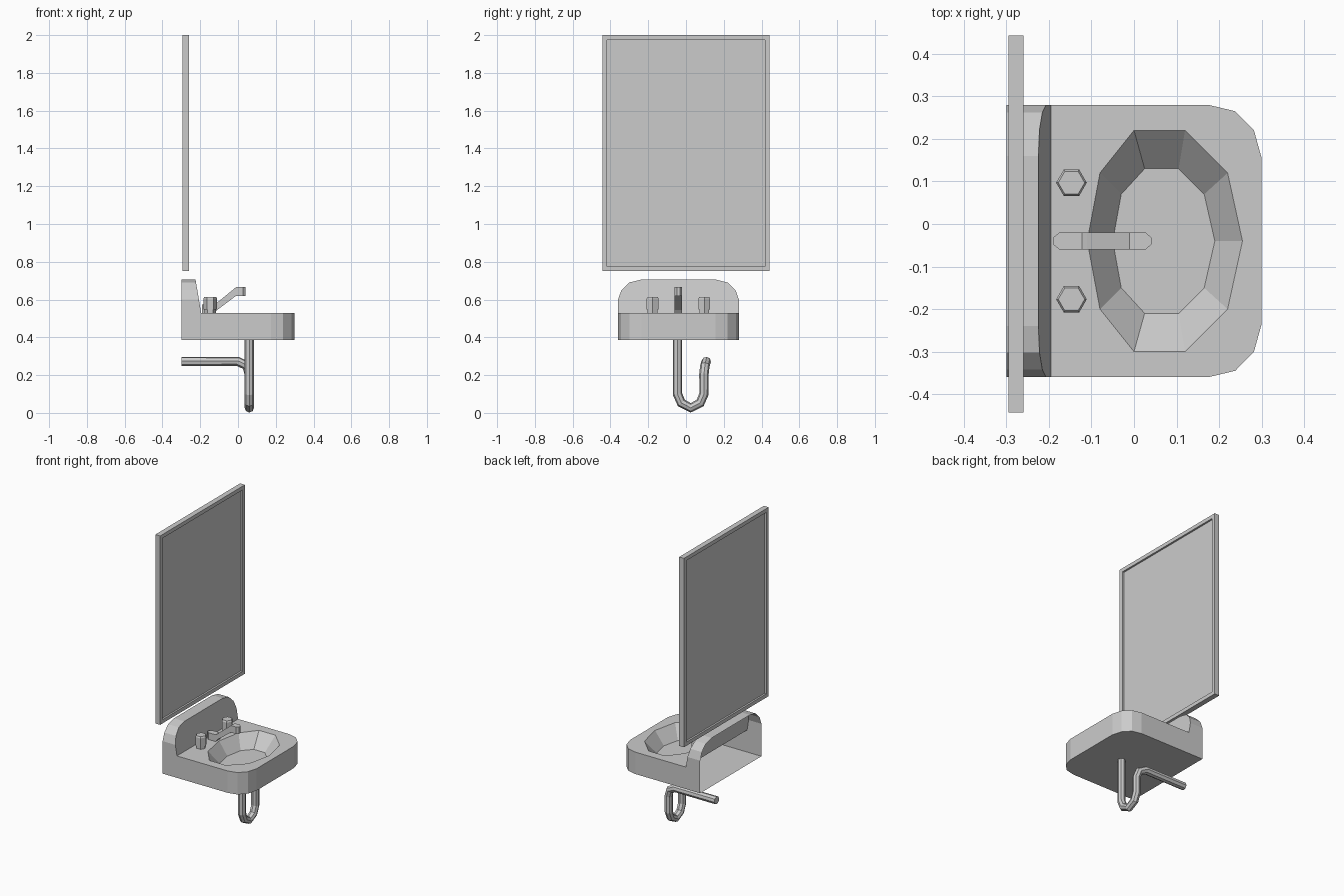
import bpy, bmesh, math

if "Cube" in bpy.data.objects:
    bpy.data.objects.remove(bpy.data.objects["Cube"])

CY = -0.04  # basin centre line in y


def finish(name, bm):
    bmesh.ops.remove_doubles(bm, verts=bm.verts[:], dist=0.0005)
    bmesh.ops.recalc_face_normals(bm, faces=bm.faces[:])
    me = bpy.data.meshes.new(name)
    bm.to_mesh(me)
    bm.free()
    ob = bpy.data.objects.new(name, me)
    bpy.context.collection.objects.link(ob)
    return ob


def loft(bm, a, b, closed=True):
    n = len(a)
    for i in range(n if closed else n - 1):
        j = (i + 1) % n
        bm.faces.new((a[i], a[j], b[j], b[i]))


def verts(bm, pts):
    return [bm.verts.new(p) for p in pts]


def mirrored(half):
    # half runs along the -y side; returns it followed by its +y reflection
    return half + [(x, -y) for x, y in reversed(half)]


# Basin shell: walls, underside, bowl and splashback, open against the wall
bm = bmesh.new()
outline = mirrored([(-0.3, -0.32), (-0.195, -0.32), (0.175, -0.32),
                    (0.238, -0.305), (0.282, -0.26), (0.3, -0.195)])
low = verts(bm, [(x, y + CY, 0.385) for x, y in outline])
high = verts(bm, [(x, y + CY, 0.53) for x, y in outline])
loft(bm, low, high, closed=False)
bm.faces.new(low)

# Bowl
rim_half = [(-0.11, 0), (-0.08, -0.16), (0.0, -0.26), (0.12, -0.26), (0.22, -0.16), (0.255, 0)]
floor_half = [(-0.05, 0), (-0.03, -0.11), (0.025, -0.17), (0.105, -0.17), (0.165, -0.11), (0.19, 0)]


def ring(half, z):
    pts = half + [(x, -y) for x, y in reversed(half[1:-1])]
    return verts(bm, [(x, y + CY, z) for x, y in pts])


rim, floor = ring(rim_half, 0.53), ring(floor_half, 0.445)
loft(bm, rim, floor)
bm.faces.new(floor)

# Top deck around the bowl
edges = []
for loop in (high[1:-1], rim):
    for i in range(len(loop)):
        pair = (loop[i], loop[(i + 1) % len(loop)])
        edges.append(bm.edges.get(pair) or bm.edges.new(pair))
bmesh.ops.triangle_fill(bm, use_beauty=True, edges=edges, normal=(0, 0, 1))

# Splashback with sloping front and rounded top corners
half = [(-0.32, 0.53), (-0.32, 0.60), (-0.302, 0.65), (-0.262, 0.69), (-0.20, 0.705)]
prof = half + [(-y, z) for y, z in reversed(half)]
back = verts(bm, [(-0.3, y + CY, z) for y, z in prof])
front = verts(bm, [(-0.195 - (z - 0.53) * 0.17, y + CY, z) for y, z in prof])
loft(bm, back, front, closed=False)
bm.faces.new(front)
finish("basin", bm)

# Mirror: frame with a recessed panel on each side
bm = bmesh.new()


def rect(x, inset):
    y, z0, z1 = 0.443 - inset, 0.75 + inset, 2.0 - inset
    return verts(bm, [(x, -y, z0), (x, y, z0), (x, y, z1), (x, -y, z1)])


rings = [rect(-0.283, 0.025), rect(-0.295, 0.025), rect(-0.295, 0),
         rect(-0.26, 0), rect(-0.26, 0.025), rect(-0.272, 0.025)]
for a, b in zip(rings, rings[1:]):
    loft(bm, a, b)
bm.faces.new(rings[0])
bm.faces.new(rings[-1])
finish("wall_mirror", bm)

# Hexagonal taps on narrower stems
for side, name in ((1, "left_tap"), (-1, "right_tap")):
    bm = bmesh.new()
    rings = []
    for r, z in ((0.03, 0.53), (0.03, 0.548), (0.036, 0.548), (0.036, 0.605), (0.031, 0.614)):
        rings.append(verts(bm, [(-0.147 + r * math.cos(k * math.pi / 3),
                                 CY + side * 0.137 + r * math.sin(k * math.pi / 3), z)
                                for k in range(6)]))
    for a, b in zip(rings, rings[1:]):
        loft(bm, a, b)
    bm.faces.new(rings[-1])
    finish(name, bm)

# Spout: rectangular sections (x, bottom, top, half width) with rounded ends
bm = bmesh.new()
stations = [(-0.19, 0.53, 0.575, 0.008), (-0.175, 0.53, 0.575, 0.02),
            (-0.122, 0.53, 0.575, 0.02), (-0.11, 0.545, 0.584, 0.02),
            (-0.01, 0.62, 0.666, 0.02), (0.0, 0.62, 0.666, 0.02),
            (0.027, 0.62, 0.666, 0.02), (0.041, 0.62, 0.666, 0.008)]
rings = [verts(bm, [(x, CY - w, b), (x, CY + w, b), (x, CY + w, t), (x, CY - w, t)])
         for x, b, t, w in stations]
for a, b in zip(rings, rings[1:]):
    loft(bm, a, b)
bm.faces.new(rings[0])
bm.faces.new(rings[-1])
finish("spout", bm)

# Drain pipe with U-bend running back to the wall
path = [(0.06, -0.045, 0.385), (0.06, -0.045, 0.10), (0.06, -0.025, 0.053),
        (0.06, 0.025, 0.027), (0.06, 0.075, 0.053), (0.06, 0.095, 0.10),
        (0.06, 0.095, 0.205), (0.045, 0.1, 0.25), (0.0, 0.107, 0.272), (-0.3, 0.107, 0.272)]
cu = bpy.data.curves.new("drain_pipe", 'CURVE')
cu.dimensions = '3D'
cu.bevel_depth = 0.025
cu.bevel_resolution = 2
cu.use_fill_caps = True
sp = cu.splines.new('POLY')
sp.points.add(len(path) - 1)
for p, co in zip(sp.points, path):
    p.co = (*co, 1)
sp.use_smooth = False
bpy.context.collection.objects.link(bpy.data.objects.new("drain_pipe", cu))
